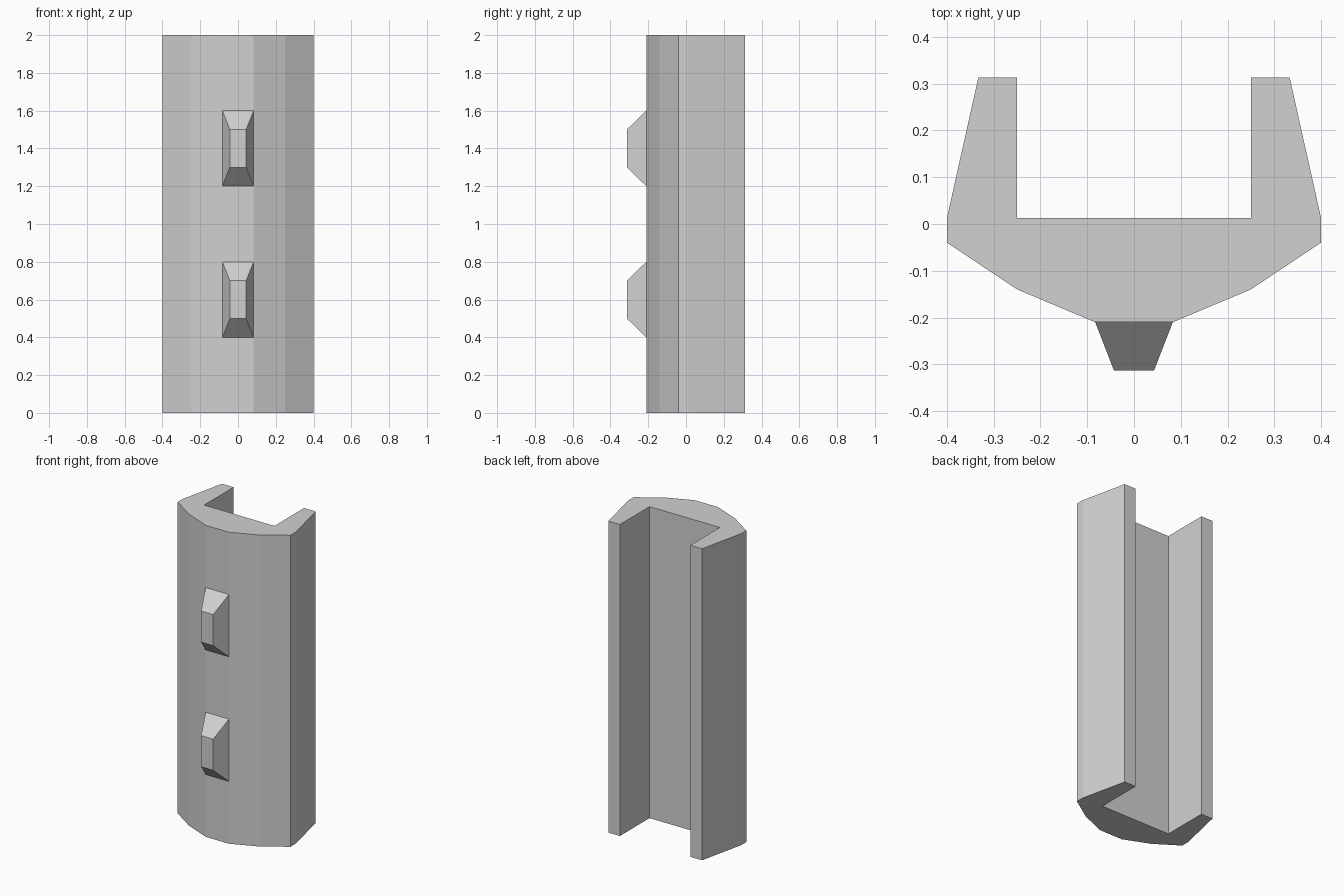
import bpy
import bmesh
from mathutils import Vector

default_cube = bpy.data.objects.get("Cube")
if default_cube:
    bpy.data.objects.remove(default_cube, do_unlink=True)

grey = bpy.data.materials.new("plain grey")
grey.use_nodes = True
grey.diffuse_color = (0.64, 0.64, 0.64, 1)
grey.node_tree.nodes["Principled BSDF"].inputs["Base Color"].default_value = grey.diffuse_color


def finish(bm, name):
    bmesh.ops.recalc_face_normals(bm, faces=bm.faces)
    mesh = bpy.data.meshes.new(name)
    bm.to_mesh(mesh)
    bm.free()
    mesh.materials.append(grey)
    obj = bpy.data.objects.new(name, mesh)
    bpy.context.collection.objects.link(obj)
    return obj


def channel(name, half_profile, height):
    """Mirror half an outline across x and extrude it upwards."""
    outline = half_profile + [(-x, y) for x, y in reversed(half_profile)]
    bm = bmesh.new()
    base = bm.faces.new([bm.verts.new((x, y, 0)) for x, y in outline])
    top = bmesh.ops.extrude_face_region(bm, geom=[base], use_keep_orig=True)
    verts = [v for v in top["geom"] if isinstance(v, bmesh.types.BMVert)]
    bmesh.ops.translate(bm, verts=verts, vec=(0, 0, height))
    return finish(bm, name)


def lug(name, z):
    """Block with a tapered front face."""
    bm = bmesh.new()
    bmesh.ops.create_cube(bm, size=1)
    for v in bm.verts:
        front = v.co.y < 0
        size_x, size_z = (0.086, 0.2) if front else (0.166, 0.4)
        v.co = Vector((v.co.x * size_x, -0.313 if front else -0.21, v.co.z * size_z))
    obj = finish(bm, name)
    obj.location.z = z
    return obj


# Channel body: curved front, open slot at the back
channel("channel_body", [
    (0.25, 0.013), (0.25, 0.313), (0.333, 0.313), (0.4, 0.013),
    (0.4, -0.04), (0.25, -0.14), (0.083, -0.21),
], 2)

# Two lugs on the front
lug("lower_lug", 0.6)
lug("upper_lug", 1.4)
